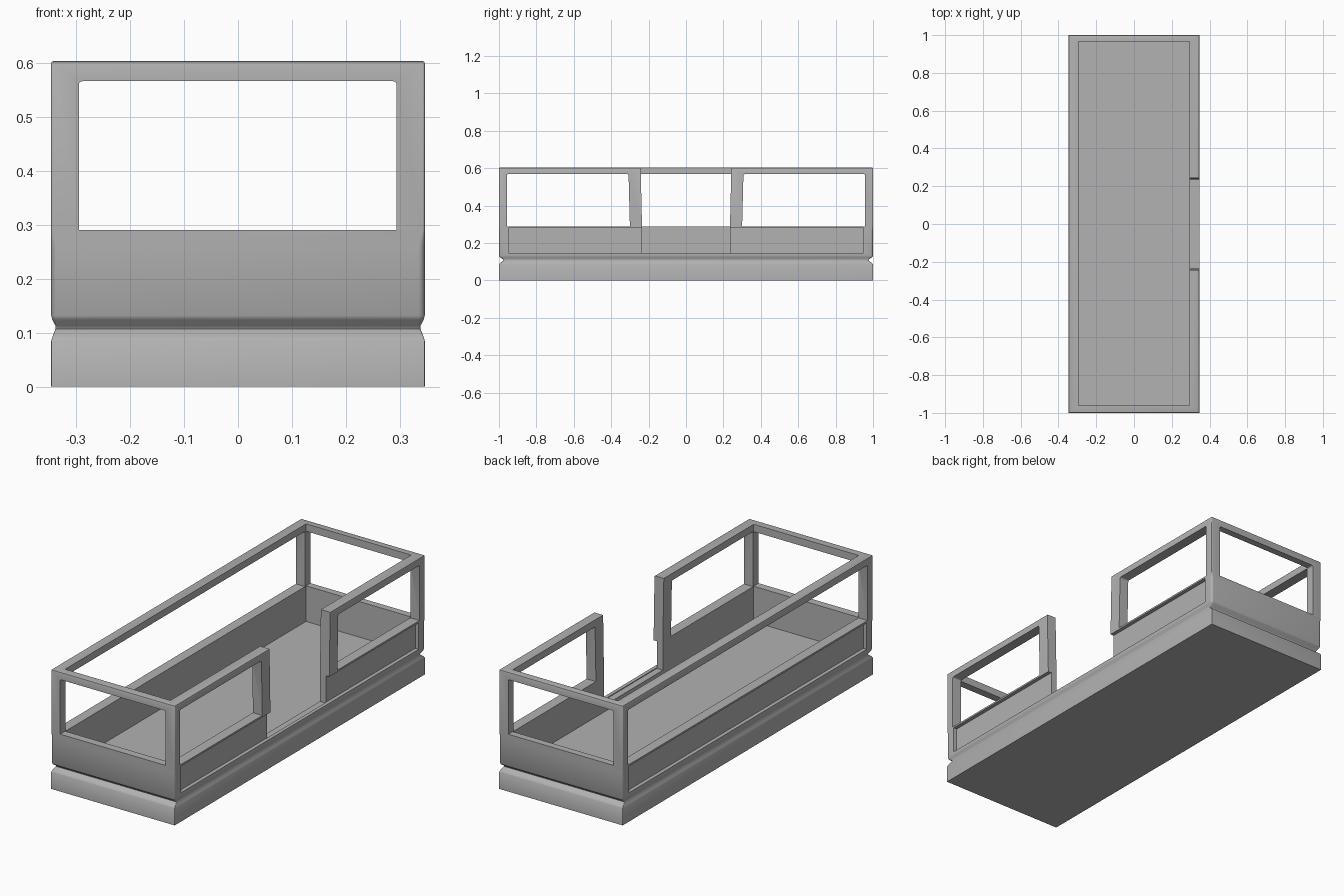
import bpy, bmesh, math

if "Cube" in bpy.data.objects:
    bpy.data.objects.remove(bpy.data.objects["Cube"])

HX, HY = 0.346, 1.0


def make_object(name, bm):
    bmesh.ops.recalc_face_normals(bm, faces=bm.faces)
    me = bpy.data.meshes.new(name)
    bm.to_mesh(me)
    bm.free()
    ob = bpy.data.objects.new(name, me)
    bpy.context.collection.objects.link(ob)
    return ob


def ring(z, inset_x, inset_y, r, seg=5):
    # rounded rectangle outline at height z
    pts = []
    for k, (sx, sy) in enumerate([(1, 1), (-1, 1), (-1, -1), (1, -1)]):
        cx, cy = sx * (HX - inset_x - r), sy * (HY - inset_y - r)
        for i in range(seg + 1):
            a = math.pi / 2 * (k + i / seg)
            pts.append((cx + r * math.cos(a), cy + r * math.sin(a), z))
    return pts


def loft(name, rings):
    bm = bmesh.new()
    vs = [[bm.verts.new(p) for p in r] for r in rings]
    n = len(vs[0])
    for a, b in zip(vs, vs[1:]):
        for i in range(n):
            j = (i + 1) % n
            bm.faces.new((a[i], a[j], b[j], b[i]))
    bm.faces.new(vs[0])
    bm.faces.new(vs[-1])
    return make_object(name, bm)


def cutter(name, profile, axis, lo, hi):
    # extrude a (horizontal, z) profile along x or y
    bm = bmesh.new()
    ends = []
    for d in (lo, hi):
        ends.append([bm.verts.new((d, u, z) if axis == 'x' else (u, d, z)) for u, z in profile])
    bm.faces.new(ends[0])
    bm.faces.new(ends[1])
    n = len(profile)
    for i in range(n):
        j = (i + 1) % n
        bm.faces.new((ends[0][i], ends[0][j], ends[1][j], ends[1][i]))
    return make_object(name, bm)


def window(u0, u1, z0, z1, lean0=0.0, lean1=0.0, r=0.007):
    # window outline: square lower corners, small rounded upper corners
    pts = [(u0, z0), (u1, z0)]
    for c, s in ((u1 + lean1 - r, 0), (u0 + lean0 + r, 1)):
        for i in range(4):
            a = math.pi / 2 * (s + i / 3)
            pts.append((c + r * math.cos(a), z1 - r + r * math.sin(a)))
    return pts


def rect(u0, u1, z0, z1):
    return [(u0, z0), (u1, z0), (u1, z1), (u0, z1)]


# outer shell: plinth, groove, rounded wall, window band
body = loft("carriage_body", [
    ring(0, 0, 0, 0.002), ring(0.085, 0, 0, 0.002), ring(0.092, 0.002, 0.005, 0.003),
    ring(0.107, 0.008, 0.025, 0.004), ring(0.113, 0.008, 0.022, 0.006),
    ring(0.124, 0.002, 0.004, 0.010), ring(0.132, 0, 0, 0.012), ring(0.26, 0, 0, 0.012),
    ring(0.29, 0, 0, 0.004), ring(0.599, 0, 0, 0.004),
    ring(0.602, 0.0012, 0.0012, 0.003), ring(0.6035, 0.004, 0.004, 0.001)])

# mid grey paint
grey = bpy.data.materials.new("mid_grey")
grey.diffuse_color = (0.445, 0.445, 0.445, 1)
grey.use_nodes = True
grey.node_tree.nodes["Principled BSDF"].inputs["Base Color"].default_value = grey.diffuse_color
body.data.materials.append(grey)

cutters = [
    # open interior
    cutter("interior_cut", rect(-0.295, 0.294, 0.11, 0.8), 'y', -0.96, 0.965),
    # end windows
    cutter("end_window_cut", window(-0.295, 0.294, 0.29, 0.566), 'y', -1.2, 1.2),
    # long window on the left side
    cutter("left_window_cut", window(-0.957, 0.957, 0.289, 0.568), 'x', -0.6, -0.1),
    # recessed panels
    cutter("left_panel_cut", rect(-0.95, 0.95, 0.146, 0.28), 'x', -0.6, -0.327),
    cutter("right_panel_cut", rect(-0.95, 0.95, 0.146, 0.28), 'x', 0.327, 0.6),
    # doorway
    cutter("doorway_cut", [(-0.235, 0.142), (0.235, 0.142), (0.235, 0.283),
                           (0.247, 0.8), (-0.247, 0.8), (-0.235, 0.283)], 'x', 0.1, 0.328),
    cutter("doorway_outer_cut", [(-0.235, 0.146), (0.235, 0.146), (0.235, 0.283),
                                 (0.247, 0.8), (-0.247, 0.8), (-0.235, 0.283)], 'x', 0.326, 0.6),
    # right windows either side of the door
    cutter("right_window_cut_a", window(0.30, 0.957, 0.289, 0.568, lean0=0.007), 'x', 0.1, 0.6),
    cutter("right_window_cut_b", window(-0.957, -0.30, 0.289, 0.568, lean1=-0.007), 'x', 0.1, 0.6),
]

bpy.context.view_layer.objects.active = body
body.select_set(True)
for c in cutters:
    c.hide_render = True
    m = body.modifiers.new(c.name, 'BOOLEAN')
    m.operation = 'DIFFERENCE'
    m.solver = 'EXACT'
    m.object = c
    bpy.ops.object.modifier_apply(modifier=m.name)
    bpy.data.objects.remove(c)

bpy.ops.object.shade_smooth_by_angle(angle=math.radians(40))
